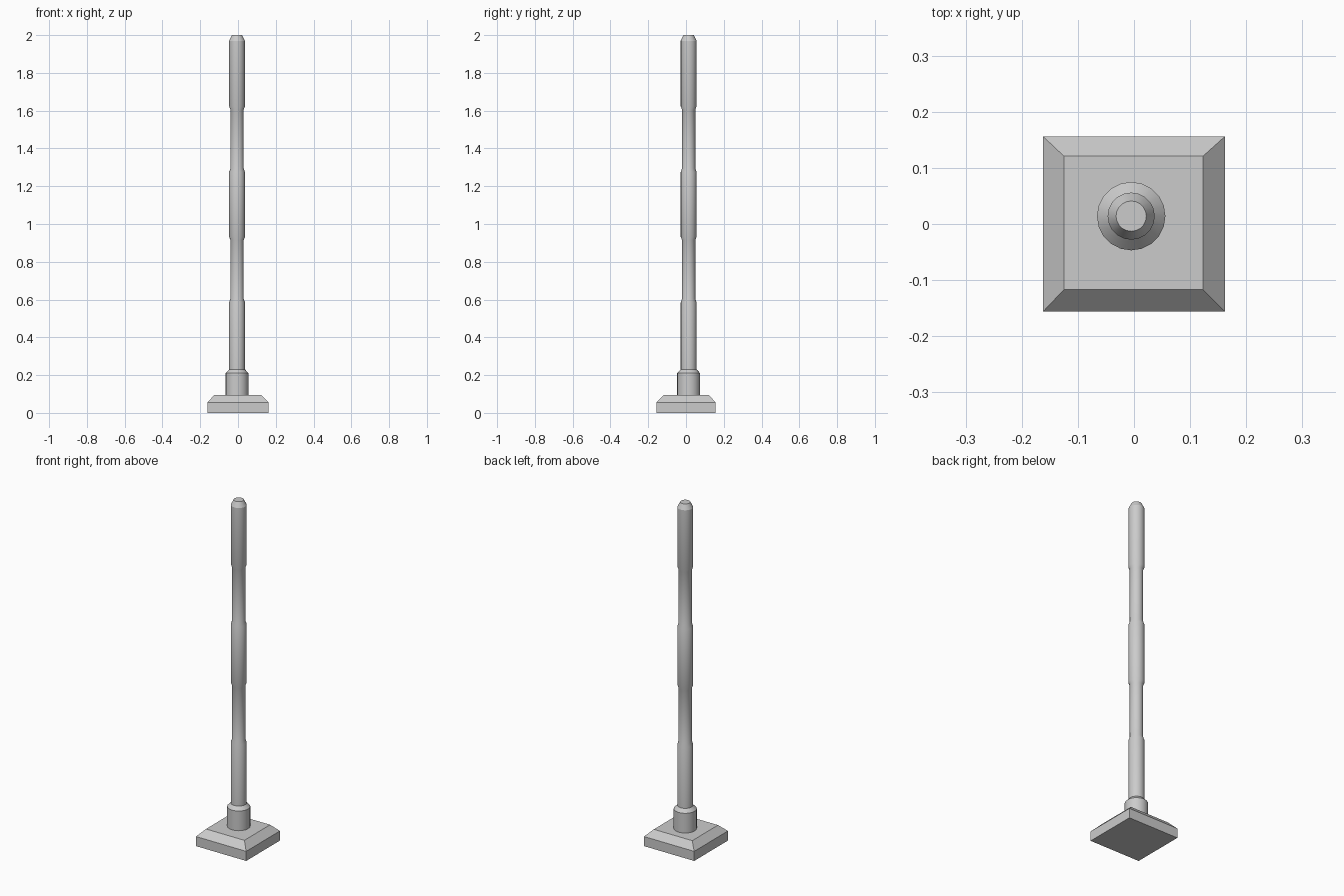
import bpy, bmesh
from math import cos, sin, tau, radians

if "Cube" in bpy.data.objects:
    bpy.data.objects.remove(bpy.data.objects["Cube"])


def make_object(name, bm):
    bmesh.ops.recalc_face_normals(bm, faces=bm.faces)
    mesh = bpy.data.meshes.new(name)
    bm.to_mesh(mesh)
    bm.free()
    obj = bpy.data.objects.new(name, mesh)
    bpy.context.collection.objects.link(obj)
    return obj


def loft(name, rings):
    """Skin a stack of equal-length point rings and cap both ends."""
    bm = bmesh.new()
    loops = [[bm.verts.new(p) for p in ring] for ring in rings]
    n = len(loops[0])
    for low, high in zip(loops, loops[1:]):
        for i in range(n):
            j = (i + 1) % n
            bm.faces.new((low[i], low[j], high[j], high[i]))
    bm.faces.new(loops[0][::-1])
    bm.faces.new(loops[-1])
    return make_object(name, bm)


def rect(x0, x1, y0, y1, z):
    return [(x0, y0, z), (x1, y0, z), (x1, y1, z), (x0, y1, z)]


def circle(r, z, sides=20, cx=-0.005, cy=0.014):
    return [(cx + r * cos(tau * i / sides), cy + r * sin(tau * i / sides), z)
            for i in range(sides)]


def smooth(obj):
    bpy.ops.object.select_all(action='DESELECT')
    obj.select_set(True)
    bpy.context.view_layer.objects.active = obj
    bpy.ops.object.shade_smooth_by_angle(angle=radians(22))


# Square foot with sloped shoulders
loft("base_plate", [
    rect(-0.162, 0.162, -0.156, 0.156, 0),
    rect(-0.162, 0.162, -0.156, 0.156, 0.056),
    rect(-0.125, 0.123, -0.117, 0.121, 0.095),
])

# Collar and pole: thick sections alternate with narrow grips
THICK, THIN = 0.042, 0.035
profile = [(0.061, 0.09), (0.061, 0.21), (THICK, 0.23)]
for z in (0.585, 1.275):
    profile += [(THICK, z), (THIN, z + 0.02),
                (THIN, z + 0.33), (THICK, z + 0.348)]
profile += [(THICK, 1.97), (0.027, 2.0)]
smooth(loft("pole", [circle(r, z) for r, z in profile]))
